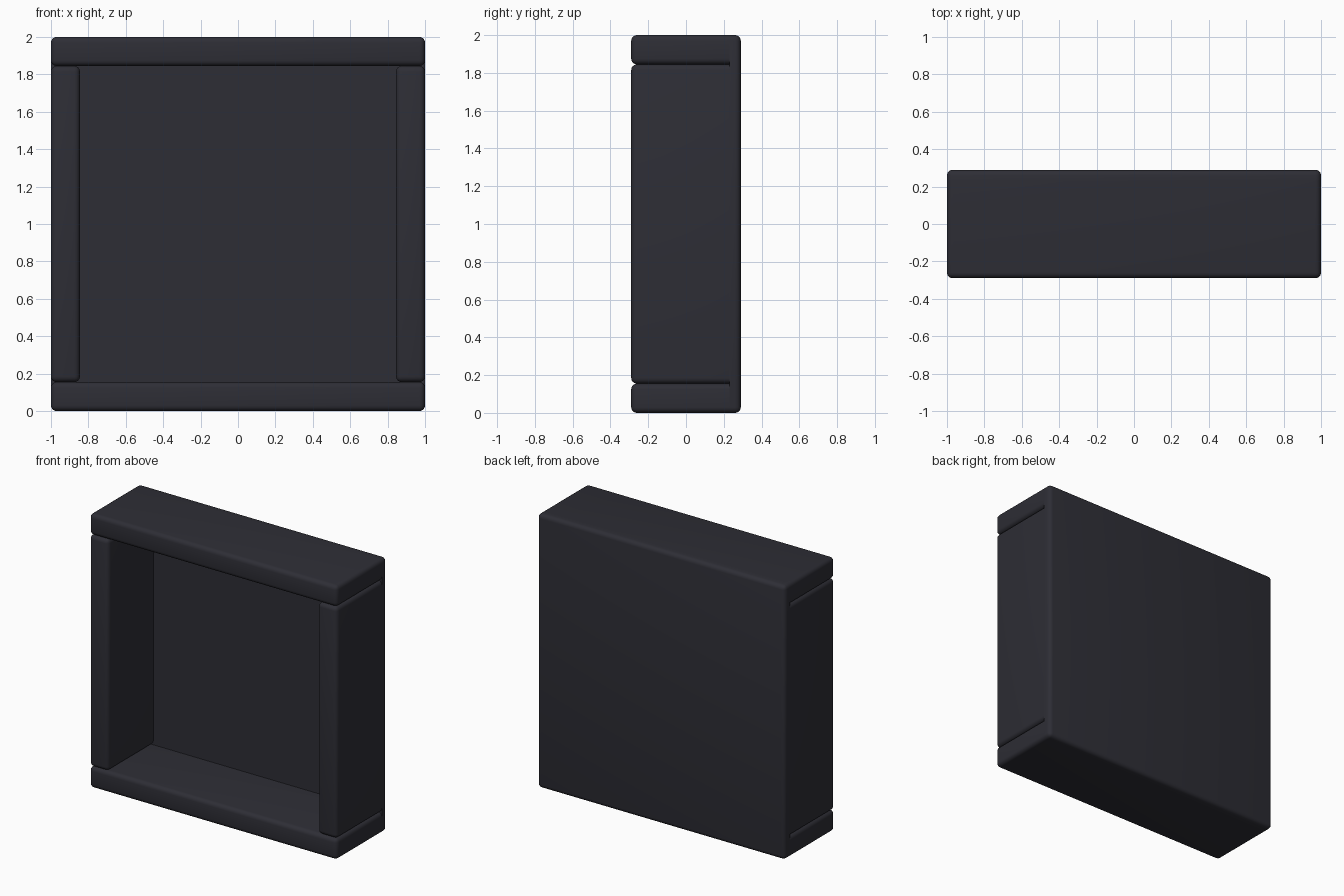
import bpy, bmesh

cube = bpy.data.objects.get("Cube")
if cube:
    bpy.data.objects.remove(cube, do_unlink=True)

# One dark charcoal finish for the whole cabinet
charcoal = bpy.data.materials.new("charcoal")
charcoal.use_nodes = True
color = (0.027, 0.027, 0.036, 1)
charcoal.diffuse_color = color
charcoal.node_tree.nodes["Principled BSDF"].inputs["Base Color"].default_value = color

WIDTH, HEIGHT, DEPTH = 2.0, 2.0, 0.58
BOARD = 0.155
ROUND = 0.03
PANEL_FRONT = 0.23


def board(name, low, high, sharp_side):
    """Rounded box; edges on the sharp side (where boards join) stay square."""
    bm = bmesh.new()
    bmesh.ops.create_cube(bm, size=1)
    for v in bm.verts:
        v.co = [(a + b) / 2 + c * (b - a) for a, b, c in zip(low, high, v.co)]
    join_y = high[1] if sharp_side == "back" else low[1]
    rounded = [e for e in bm.edges
               if not all(abs(v.co.y - join_y) < 1e-5 for v in e.verts)]
    bmesh.ops.bevel(bm, geom=rounded, offset=ROUND, segments=4,
                    profile=0.5, affect='EDGES', clamp_overlap=True)
    mesh = bpy.data.meshes.new(name)
    bm.to_mesh(mesh)
    bm.free()
    mesh.materials.append(charcoal)
    obj = bpy.data.objects.new(name, mesh)
    bpy.context.collection.objects.link(obj)
    bpy.ops.object.select_all(action='DESELECT')
    obj.select_set(True)
    bpy.context.view_layer.objects.active = obj
    bpy.ops.object.shade_smooth_by_angle()
    return obj


w, d = WIDTH / 2, DEPTH / 2
join = PANEL_FRONT + 0.01

# Full-size back panel
board("back_panel", (-w, PANEL_FRONT, 0), (w, d, HEIGHT), "front")

# Top and bottom boards span the full width
for name, z in (("bottom_board", 0), ("top_board", HEIGHT - BOARD)):
    board(name, (-w, -d, z), (w, join, z + BOARD), "back")

# Side boards stand between them
for name, x in (("right_board", -w), ("left_board", w - BOARD)):
    board(name, (x, -d, BOARD), (x + BOARD, join, HEIGHT - BOARD), "back")
